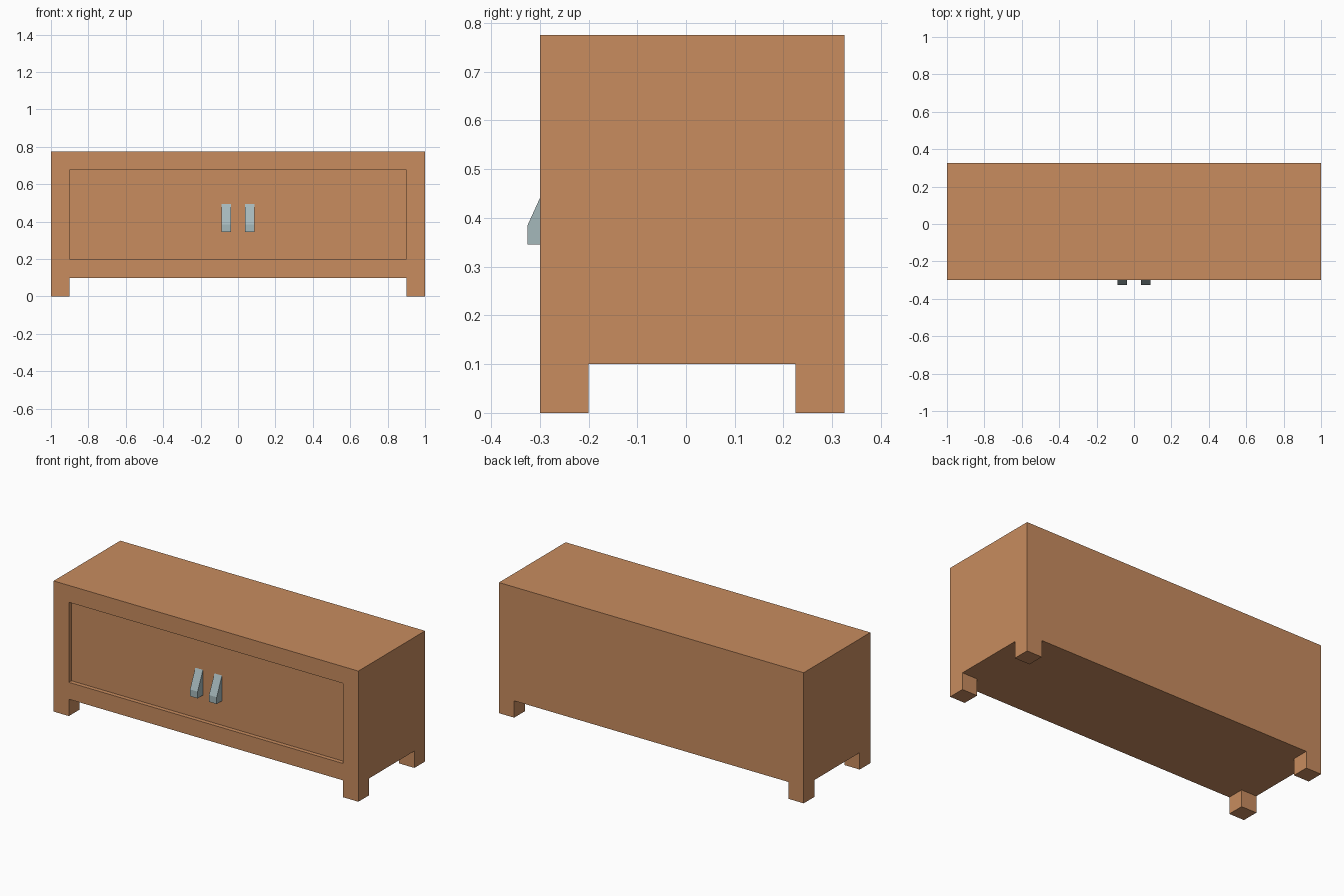
import bpy
import bmesh
from mathutils import Matrix, Vector

old = bpy.data.objects.get("Cube")
if old:
    bpy.data.objects.remove(old, do_unlink=True)


def material(name, rgb):
    mat = bpy.data.materials.new(name)
    mat.use_nodes = True
    mat.diffuse_color = (*rgb, 1)
    mat.node_tree.nodes["Principled BSDF"].inputs["Base Color"].default_value = (*rgb, 1)
    return mat


def add_object(name, bm, mat):
    bmesh.ops.recalc_face_normals(bm, faces=bm.faces)
    mesh = bpy.data.meshes.new(name)
    bm.to_mesh(mesh)
    bm.free()
    mesh.materials.append(mat)
    obj = bpy.data.objects.new(name, mesh)
    bpy.context.collection.objects.link(obj)
    return obj


def push(bm, faces, offset):
    """Extrude each face on its own by an offset."""
    new = bmesh.ops.extrude_discrete_faces(bm, faces=faces)["faces"]
    verts = list({v for f in new for v in f.verts})
    bmesh.ops.translate(bm, verts=verts, vec=offset)


wood = material("warm wood", (0.578, 0.262, 0.114))
metal = material("pale metal", (0.376, 0.479, 0.497))

FRONT, BACK, TOP, BASE = -0.3, 0.325, 0.775, 0.1
FRAME, RECESS = 0.1, 0.025

# Cabinet body
bm = bmesh.new()
size = Vector((2, BACK - FRONT, TOP - BASE))
centre = Vector((0, (FRONT + BACK) / 2, (TOP + BASE) / 2))
bmesh.ops.create_cube(bm, size=1, matrix=Matrix.Translation(centre) @ Matrix.Diagonal((*size, 1)))

# Cuts that outline the frame and the legs
for axis in range(3):
    for sign in (-1, 1):
        point = centre.copy()
        point[axis] += sign * (size[axis] / 2 - FRAME)
        normal = Vector((0, 0, 0))
        normal[axis] = 1
        bmesh.ops.bisect_plane(bm, geom=bm.verts[:] + bm.edges[:] + bm.faces[:],
                               plane_co=point, plane_no=normal)
bm.normal_update()

# Recessed front panel and four corner legs
panel, legs = [], []
for f in bm.faces:
    d = f.calc_center_median() - centre
    mid = [abs(d[i]) < size[i] / 2 - FRAME for i in range(3)]
    if f.normal.y < -0.9 and mid[0] and mid[2]:
        panel.append(f)
    elif f.normal.z < -0.9 and not mid[0] and not mid[1]:
        legs.append(f)
push(bm, panel, (0, RECESS, 0))
push(bm, legs, (0, 0, -BASE))
bmesh.ops.dissolve_limit(bm, angle_limit=0.01, verts=bm.verts, edges=bm.edges)
add_object("cabinet_body", bm, wood)

# Pair of wedge handles
profile = [(-0.275, 0.345), (-0.325, 0.345), (-0.325, 0.385), (-0.275, 0.495)]
for name, x in (("right_handle", -0.0625), ("left_handle", 0.0625)):
    bm = bmesh.new()
    face = bm.faces.new([bm.verts.new((x - 0.025, y, z)) for y, z in profile])
    side = bmesh.ops.extrude_face_region(bm, geom=[face], use_keep_orig=True)["geom"]
    bmesh.ops.translate(bm, vec=(0.05, 0, 0),
                        verts=[v for v in side if isinstance(v, bmesh.types.BMVert)])
    add_object(name, bm, metal)
